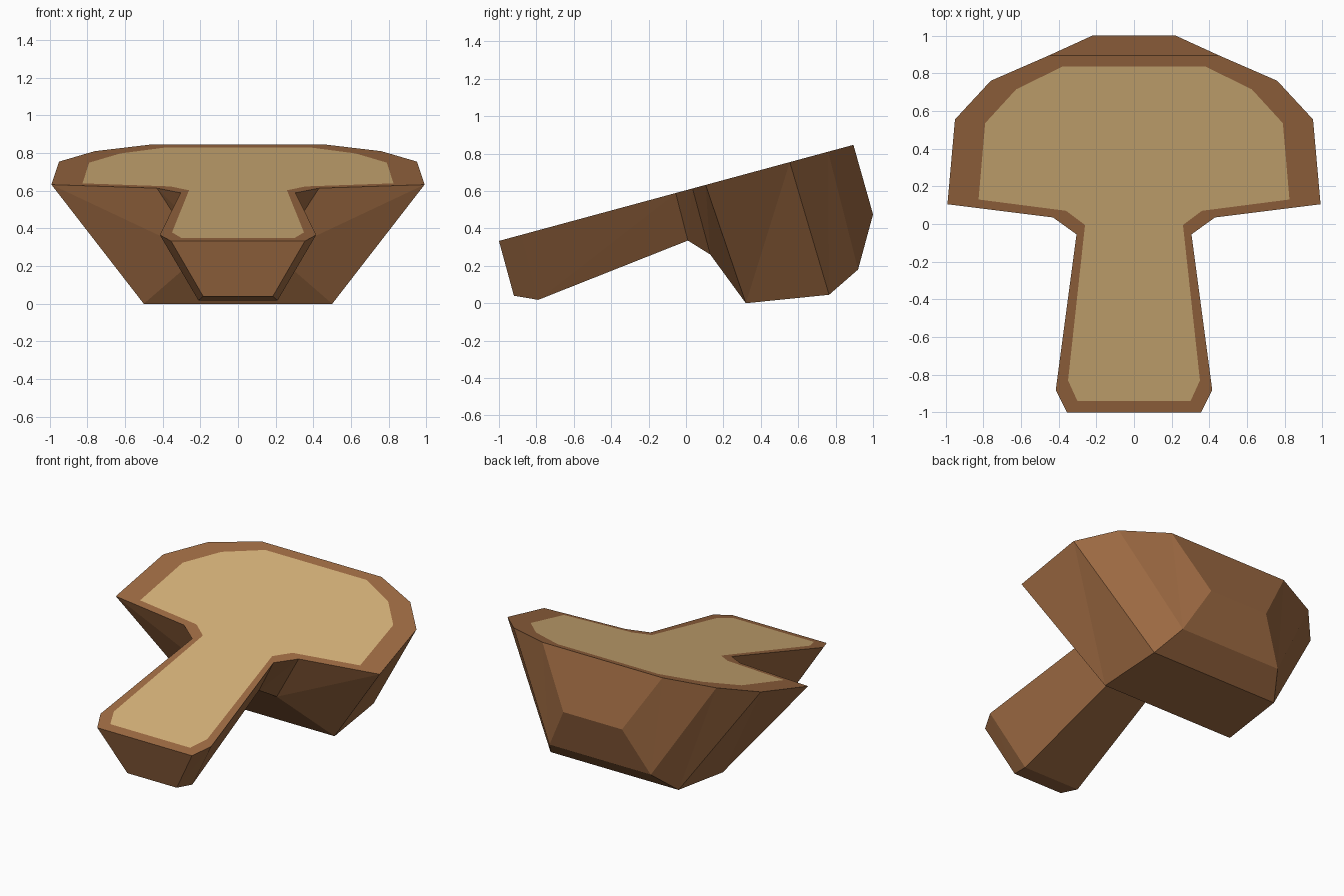
import bpy, bmesh

if "Cube" in bpy.data.objects:
    bpy.data.objects.remove(bpy.data.objects["Cube"])

SLOPE, LIFT = 0.271, 0.604          # tilted cut plane: z = LIFT + SLOPE * y


def on_cut(points):
    return [(x, y, LIFT + SLOPE * y) for x, y in points]


# Right halves, running from the stem foot round to the back of the cap
rim = on_cut([(.355, -1), (.415, -.88), (.305, -.055), (.43, .035),
              (.99, .105), (.95, .555), (.76, .76), (.45, .895)])
inner = on_cut([(.30, -.94), (.35, -.83), (.26, -.005), (.36, .07),
                (.825, .13), (.79, .535), (.625, .715), (.38, .835)])
under = [(.185, -.92, .04), (.21, -.79, .018), (.15, .01, .335), (.20, .13, .26),
         (.50, .32, 0), (.48, .765, .045), (.38, .92, .18), (.22, 1, .475)]


def material(name, rgb):
    m = bpy.data.materials.new(name)
    m.diffuse_color = (*rgb, 1)
    m.use_nodes = True
    m.node_tree.nodes["Principled BSDF"].inputs["Base Color"].default_value = m.diffuse_color
    return m


def make_object(name, bm, mat):
    bmesh.ops.recalc_face_normals(bm, faces=bm.faces)
    me = bpy.data.meshes.new(name)
    bm.to_mesh(me)
    bm.free()
    me.materials.append(mat)
    ob = bpy.data.objects.new(name, me)
    bpy.context.collection.objects.link(ob)
    return ob


def both_sides(bm, points):
    right = [bm.verts.new(p) for p in points]
    left = [bm.verts.new((-x, y, z)) for x, y, z in points]
    return right, left


# Skin: cut border, sloping sides and underside
bm = bmesh.new()
R, I, U = (both_sides(bm, p) for p in (rim, inner, under))
n = len(rim)
for s in (0, 1):
    for i in range(n - 1):
        bm.faces.new((R[s][i], R[s][i + 1], I[s][i + 1], I[s][i]))
        bm.faces.new((R[s][i], R[s][i + 1], U[s][i]))
        bm.faces.new((R[s][i + 1], U[s][i + 1], U[s][i]))
for i in range(n - 1):
    bm.faces.new((U[0][i], U[0][i + 1], U[1][i + 1], U[1][i]))
for k in (0, n - 1):                # stem foot and cap back
    for lower in (I, U):
        bm.faces.new((R[0][k], R[1][k], lower[1][k], lower[0][k]))
make_object("mushroom_skin", bm, material("brown_skin", (.34, .145, .055)))

# Flesh: pale cut surface, in strips across the width
bm = bmesh.new()
right, left = both_sides(bm, inner)
for i in range(n - 1):
    bm.faces.new((right[i], right[i + 1], left[i + 1], left[i]))
flesh = make_object("mushroom_flesh", bm, material("pale_flesh", (.66, .44, .19)))
for p in flesh.data.polygons:       # the cut surface faces up
    if p.normal.z < 0:
        p.flip()
